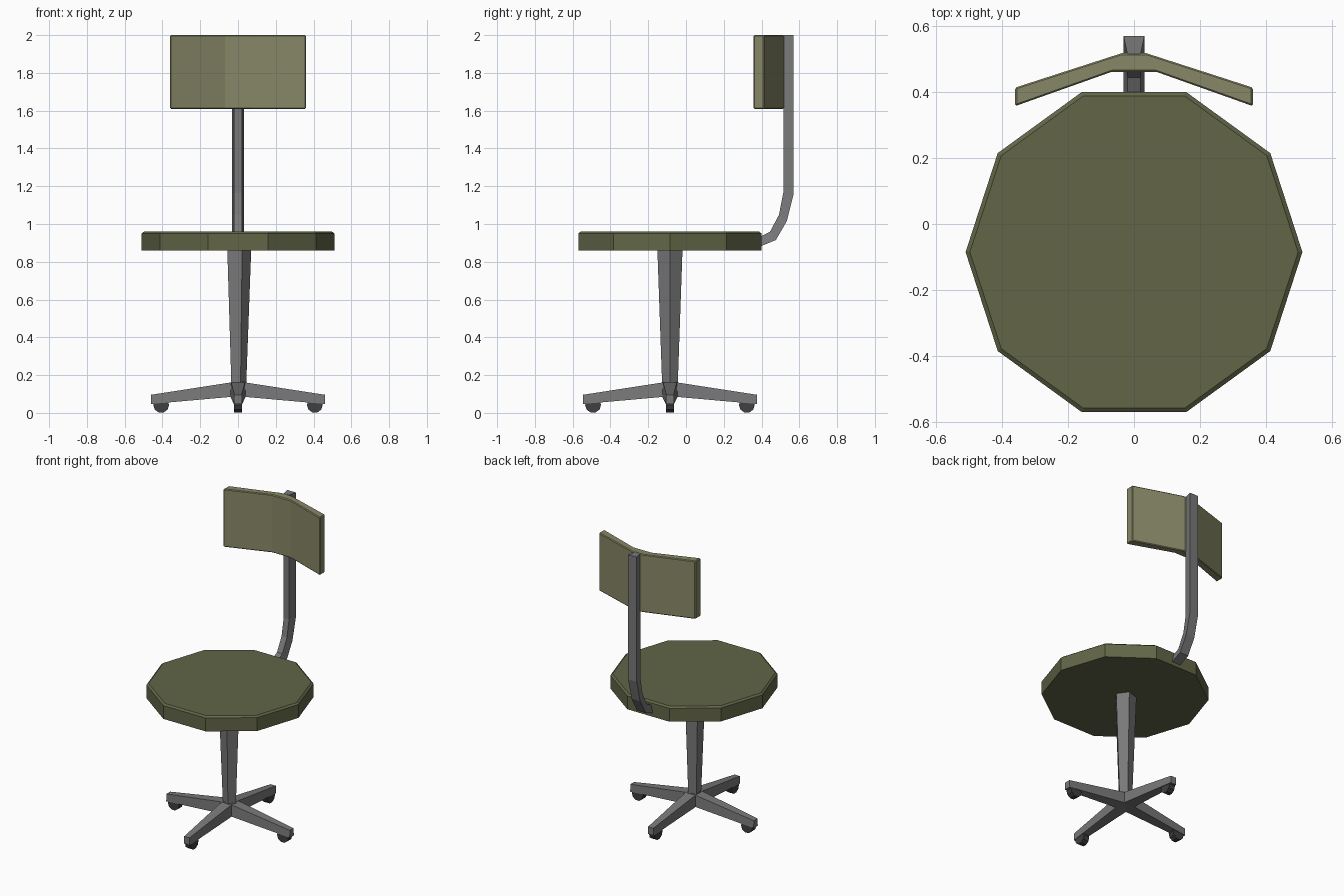
import bpy, bmesh
from math import cos, sin, pi
from mathutils import Matrix

if "Cube" in bpy.data.objects:
    bpy.data.objects.remove(bpy.data.objects["Cube"])

CY = -0.085  # y of the seat and pedestal axis


def material(name, rgb):
    m = bpy.data.materials.new(name)
    m.diffuse_color = (*rgb, 1)
    m.use_nodes = True
    m.node_tree.nodes["Principled BSDF"].inputs["Base Color"].default_value = m.diffuse_color
    return m


olive = material("olive seat", (0.122, 0.133, 0.064))
pale_olive = material("pale olive backrest", (0.242, 0.242, 0.135))
metal = material("grey metal", (0.19, 0.19, 0.195))
rubber = material("dark rubber", (0.05, 0.05, 0.053))


def loft(name, rings, mat, matrix=None):
    """Join equal-sized point rings with quads and cap both ends."""
    bm = bmesh.new()
    loops = [[bm.verts.new(p) for p in ring] for ring in rings]
    n = len(loops[0])
    for a, b in zip(loops, loops[1:]):
        for i in range(n):
            j = (i + 1) % n
            bm.faces.new((a[i], a[j], b[j], b[i]))
    bm.faces.new(loops[0])
    bm.faces.new(loops[-1])
    if matrix:
        bm.transform(matrix)
    bmesh.ops.recalc_face_normals(bm, faces=bm.faces)
    me = bpy.data.meshes.new(name)
    bm.to_mesh(me)
    bm.free()
    me.materials.append(mat)
    ob = bpy.data.objects.new(name, me)
    bpy.context.collection.objects.link(ob)
    return ob


def circle(r, z, n):
    return [(r * cos(2 * pi * i / n), CY + r * sin(2 * pi * i / n), z) for i in range(n)]


# Ten-sided seat with a small chamfer on top
loft("seat", [circle(0.51, 0.86, 10), circle(0.51, 0.95, 10), circle(0.497, 0.96, 10)], olive)

# Tapered five-sided pedestal
loft("pedestal", [circle(0.042, 0.11, 5), circle(0.07, 0.865, 5)], metal)

# Four tapered legs with wheels
for k in range(4):
    turn = Matrix.Translation((0, CY, 0)) @ Matrix.Rotation(k * pi / 2, 4, 'Z')
    rings = [[(x, -w, lo), (x, w, lo), (x, w * t, hi), (x, -w * t, hi)]
             for x, w, lo, hi, t in ((0, 0.042, 0.088, 0.167, 0.9),
                                     (0.46, 0.022, 0.047, 0.096, 0.9))]
    loft(f"leg_{k + 1}", rings, metal, turn)
    wheel = [[(0.407 + 0.042 * cos(2 * pi * i / 10), y, 0.042 + 0.042 * sin(2 * pi * i / 10))
              for i in range(10)] for y in (-0.021, 0.021)]
    loft(f"wheel_{k + 1}", wheel, rubber, turn)

# Bent back bar: (inner y, z, outer y, z), narrower on the front side
path = [(0.36, 0.917, 0.36, 0.868), (0.444, 0.958, 0.476, 0.915),
        (0.492, 1.048, 0.534, 1.016), (0.515, 1.165, 0.57, 1.16),
        (0.515, 2.0, 0.57, 2.0)]
loft("back_bar", [[(-0.02, yi, zi), (0.02, yi, zi), (0.032, yo, zo), (-0.032, yo, zo)]
                  for yi, zi, yo, zo in path], metal)

# Backrest: bent panel with lightly bevelled edges
stations = [(-0.36, -0.36, 0.357, 0.413), (-0.07, -0.035, 0.46, 0.518),
            (0.07, 0.035, 0.46, 0.518), (0.36, 0.36, 0.357, 0.413)]
back = loft("backrest", [[(xf, yf, 1.61), (xb, yb, 1.61), (xb, yb, 2.0), (xf, yf, 2.0)]
                         for xf, xb, yf, yb in stations], pale_olive)
bev = back.modifiers.new("edge bevel", 'BEVEL')
bev.width = 0.005
bev.segments = 1
bev.limit_method = 'ANGLE'
bev.angle_limit = 0.8
